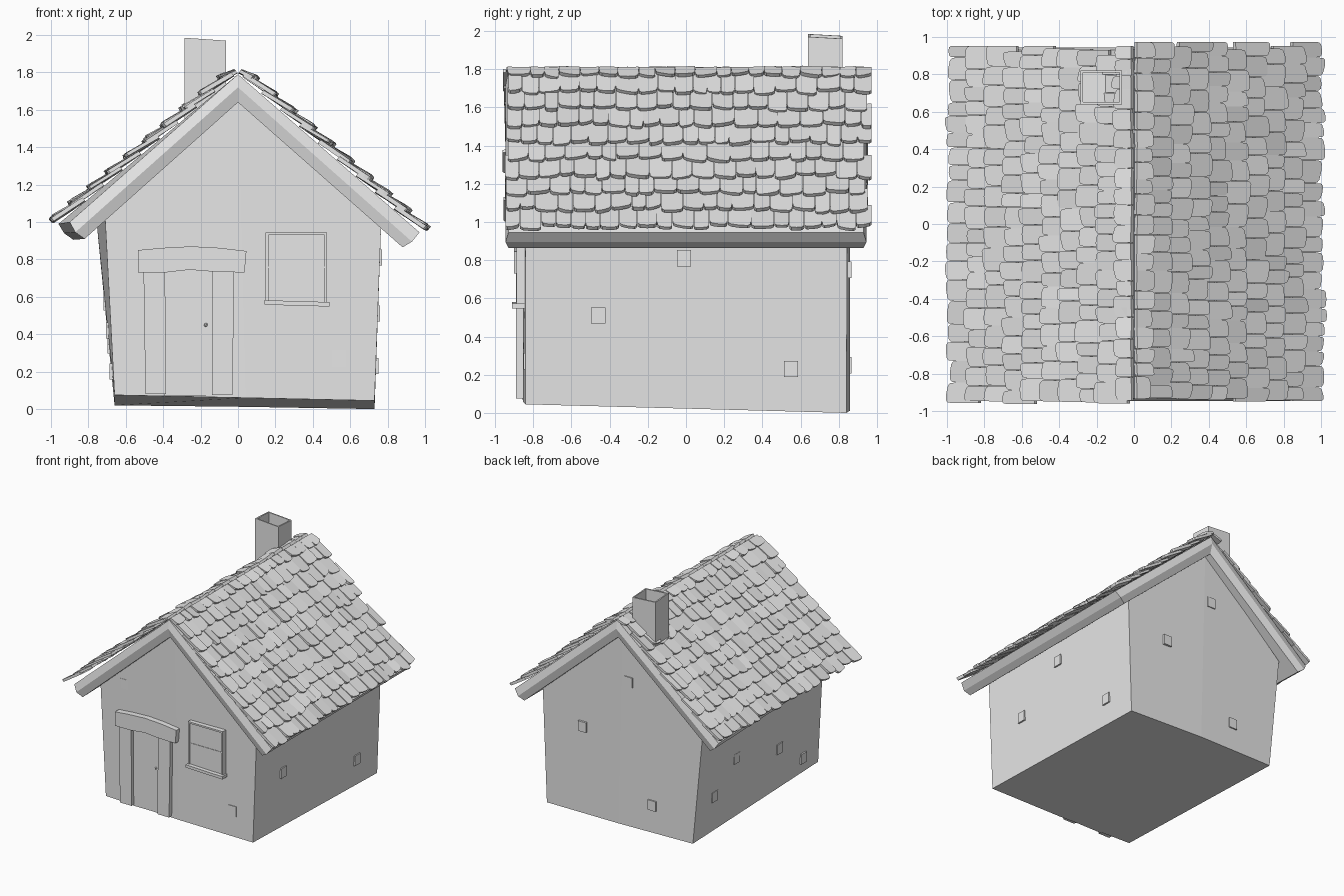
import bpy, bmesh, random
from mathutils import Vector

random.seed(4)
if "Cube" in bpy.data.objects:
    bpy.data.objects.remove(bpy.data.objects["Cube"])

# One plain material for the whole cottage
grey = bpy.data.materials.new("plain_grey")
grey.use_nodes = True
grey.diffuse_color = (0.8, 0.8, 0.8, 1)
bsdf = next(n for n in grey.node_tree.nodes if n.type == 'BSDF_PRINCIPLED')
bsdf.inputs["Base Color"].default_value = (0.8, 0.8, 0.8, 1)


def finish(name, bm):
    bmesh.ops.recalc_face_normals(bm, faces=bm.faces)
    mesh = bpy.data.meshes.new(name)
    bm.to_mesh(mesh)
    bm.free()
    mesh.materials.append(grey)
    obj = bpy.data.objects.new(name, mesh)
    bpy.context.collection.objects.link(obj)
    return obj


def loft(bm, first, second, caps=None):
    """Join two matching outlines; extra cap points lie after the outline."""
    a = [bm.verts.new(p) for p in first]
    b = [bm.verts.new(p) for p in second]
    caps = caps or [range(len(a))]
    edges = {}
    for cap in caps:
        cap = list(cap)
        bm.faces.new([a[i] for i in cap])
        bm.faces.new([b[i] for i in reversed(cap)])
        for i, j in zip(cap, cap[1:] + cap[:1]):
            edges[(i, j)] = True
    for i, j in edges:
        if (j, i) not in edges:
            bm.faces.new((a[j], a[i], b[i], b[j]))


def panel(name, outline, y0, y1):
    bm = bmesh.new()
    loft(bm, [(x, y0, z) for x, z in outline], [(x, y1, z) for x, z in outline])
    return finish(name, bm)


def rect(x0, x1, z0, z1):
    return [(x0, z0), (x1, z0), (x1, z1), (x0, z1)]


# Crooked walls, each gable creased down the middle
bm = bmesh.new()
front = [(-.66, -.845, .075), (.04, -.855, .06), (.73, -.84, .045),
         (.765, -.84, .98), (0, -.855, 1.66), (-.71, -.845, 1.01)]
back = [(-.66, .85, .02), (.04, .86, .012), (.73, .84, 0),
        (.765, .845, .98), (0, .86, 1.66), (-.755, .85, .99)]
loft(bm, front, back, [(0, 1, 4, 5), (1, 2, 3, 4)])
finish("walls", bm)

# Roof slab with bevelled barge edges
right_edge = [(0, 1.79), (.97, .945), (.93, .895), (.88, .865), (0, 1.64)]
left_front = [(-.82, .91), (-.87, .945), (-.90, 1.0)]
left_back = [(-.88, .905), (-.93, .94), (-.96, .99)]
ys = (.93, .93, .945, .93, .92, .93, .945, .93, .945)
bm = bmesh.new()
loft(bm,
     [(x, -y, z) for (x, z), y in zip(right_edge + left_front + [(0, 1.72)], ys)],
     [(x, y, z) for (x, z), y in zip(right_edge + left_back + [(0, 1.72)], ys)],
     [(0, 1, 2, 8), (8, 2, 3, 4), (8, 4, 5, 6), (0, 8, 6, 7)])
finish("roof_slab", bm)

# Overlapping shingles with rounded lower ends
ARC = [(0, 0), (.02, .6), (.14, .9), (.5, 1), (.86, .9), (.98, .6), (1, 0)]


def shingle(bm, origin, down, normal, y, width, top, bottom, lift):
    skew = random.uniform(-.012, .012)
    roll = random.uniform(-.008, .008)

    def place(u, s, h):
        k = (s - top) / (bottom - top)
        height = .004 + lift * k + roll * (u - .5) + h
        return (origin + down * (s + skew * (u - .5) * 2 * k) + normal * height
                + Vector((0, y + u * width, 0)))

    round_len = .04
    outline = [(0, top)]
    outline += [(u, bottom - round_len + round_len * v) for u, v in ARC]
    outline += [(1, top)]
    thick = random.uniform(.016, .024)
    loft(bm, [place(u, s, 0) for u, s in outline],
         [place(u, s, thick) for u, s in outline])


def shingle_side(name, eave, y_start, y_end):
    origin = Vector((0, 0, 1.795))
    down = eave - origin
    length = down.length
    down.normalize()
    normal = Vector((-down.z, 0, down.x))
    if normal.z < 0:
        normal.negate()
    bm = bmesh.new()
    rows = 10
    step = (length - .08) / (rows - 1)
    for row in range(rows):
        base = length + .015 - row * step
        y = y_start + random.uniform(-.012, .012)
        while y < y_end - .04:
            width = min(random.uniform(.07, .125), y_end + .01 - y)
            bottom = base + random.uniform(-.018, .014)
            shingle(bm, origin, down, normal, y, width - .002,
                    max(0, base - .2), bottom, random.uniform(.022, .038))
            y += width
    finish(name, bm)


shingle_side("right_shingles", Vector((.97, 0, .945)), -.94, .965)
shingle_side("left_shingles", Vector((-.955, 0, .99)), -.955, .945)

# Hollow chimney with a slanted top
bm = bmesh.new()
loft(bm, [(-.285, y, z) for y, z in ((.64, 1.5), (.82, 1.5), (.82, 1.975), (.64, 1.985))],
     [(-.065, y, z) for y, z in ((.64, 1.5), (.82, 1.5), (.82, 1.96), (.64, 1.97))])
bm.normal_update()
bmesh.ops.recalc_face_normals(bm, faces=bm.faces)
rim = max(bm.faces, key=lambda f: f.calc_center_median().z)
bmesh.ops.inset_region(bm, faces=[rim], thickness=.016)
shaft = bmesh.ops.extrude_face_region(bm, geom=[rim])
bmesh.ops.delete(bm, geom=[rim], context='FACES')
bmesh.ops.translate(bm, vec=(0, 0, -.25),
                    verts=[g for g in shaft["geom"] if isinstance(g, bmesh.types.BMVert)])
finish("chimney", bm)

# Doorway
panel("door", rect(-.395, -.13, .07, .745), -.84, -.86)
panel("left_door_post", [(-.495, .08), (-.385, .08), (-.39, .74), (-.505, .74)], -.83, -.89)
panel("right_door_post", [(-.14, .075), (-.03, .075), (-.02, .74), (-.135, .74)], -.83, -.89)
panel("door_lintel", [(-.535, .73), (-.39, .73), (-.26, .745), (-.135, .735), (.035, .73),
                      (.045, .845), (-.1, .862), (-.25, .87), (-.4, .862), (-.535, .85)],
      -.83, -.9)
bm = bmesh.new()
bmesh.ops.create_icosphere(bm, subdivisions=1, radius=.011)
bmesh.ops.translate(bm, vec=(-.172, -.865, .45), verts=bm.verts)
finish("door_knob", bm)

# Window: thin casing, pane, crossbar and sill
panel("window_pane", rect(.155, .475, .565, .94), -.83, -.878)
for side, box in (("left", rect(.148, .162, .56, .945)), ("right", rect(.463, .477, .56, .945)),
                  ("top", rect(.148, .477, .931, .945))):
    panel("window_casing_" + side, box, -.83, -.888)
panel("window_crossbar", rect(.16, .465, .755, .763), -.84, -.882)
panel("window_sill", [(.142, .558), (.49, .548), (.49, .572), (.142, .582)], -.83, -.912)


# Stones showing through the plaster
def stone(name, centre, size):
    bm = bmesh.new()
    bmesh.ops.create_cube(bm, size=1)
    bmesh.ops.scale(bm, vec=size, verts=bm.verts)
    bmesh.ops.translate(bm, vec=centre, verts=bm.verts)
    finish(name, bm)


for y, z in ((-.01, .81), (.55, .23), (-.46, .51)):
    stone("right_wall_stone", (.73 + .035 * z - .008, y, z), (.04, .075, .085))
for y, z in ((.33, .57), (.6, .34), (-.27, .42), (-.62, .2)):
    stone("left_wall_stone", (-.66 - .085 * z + .01, y, z), (.04, .075, .085))
for x, z in ((.38, .75), (-.06, 1.25), (-.28, .25)):
    stone("back_wall_stone", (x, .847, z), (.075, .04, .085))
for x, z in ((-.48, 1.08), (.54, .27)):
    stone("front_wall_stone", (x, -.835, z), (.075, .03, .085))
